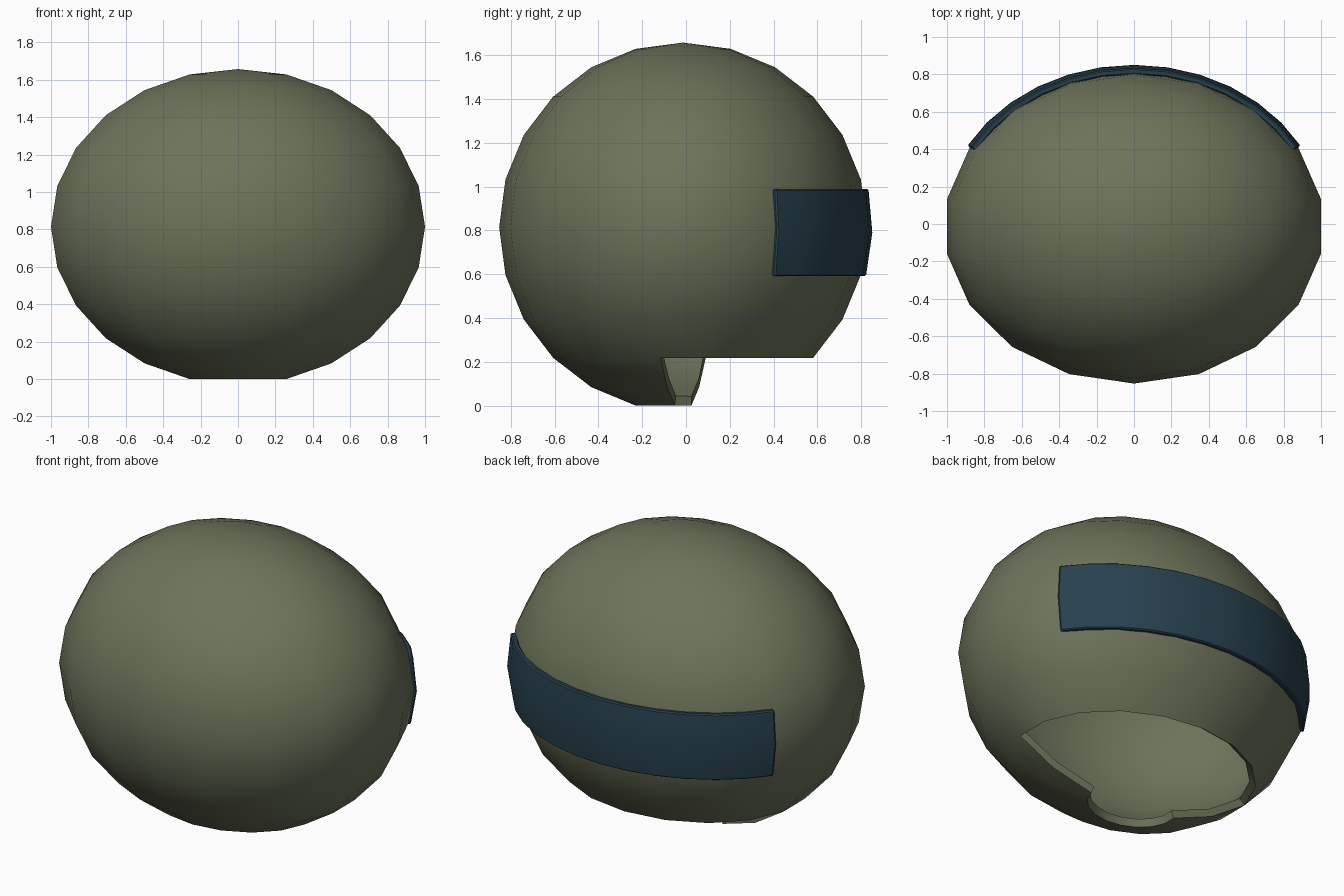
import bpy, bmesh, math
from math import sin, cos, radians, sqrt

if "Cube" in bpy.data.objects:
    bpy.data.objects.remove(bpy.data.objects["Cube"])

CY, CZ = -0.013, 0.8143          # centre of the helmet ellipsoid


def material(name, rgb):
    m = bpy.data.materials.new(name)
    m.diffuse_color = (*rgb, 1.0)
    m.use_nodes = True
    m.node_tree.nodes["Principled BSDF"].inputs["Base Color"].default_value = m.diffuse_color
    return m


def finish(name, bm, mat, thickness, bevel=0.0):
    """Turn an outward-facing sheet into a thick, smooth-shaded part."""
    for v in [v for v in bm.verts if not v.link_faces]:
        bm.verts.remove(v)
    me = bpy.data.meshes.new(name)
    bm.to_mesh(me)
    bm.free()
    me.materials.append(mat)
    ob = bpy.data.objects.new(name, me)
    bpy.context.collection.objects.link(ob)
    bpy.ops.object.select_all(action='DESELECT')
    bpy.context.view_layer.objects.active = ob
    ob.select_set(True)
    s = ob.modifiers.new("thickness", 'SOLIDIFY')
    s.thickness = thickness
    s.offset = -1
    bpy.ops.object.modifier_apply(modifier=s.name)
    if bevel:
        b = ob.modifiers.new("bevel", 'BEVEL')
        b.width = bevel
        b.segments = 1
        b.limit_method = 'ANGLE'
        b.angle_limit = radians(50)
        bpy.ops.object.modifier_apply(modifier=b.name)
    bpy.ops.object.shade_smooth_by_angle(angle=radians(30))
    return ob


def point(bm, a, r, z, rx, ry):
    """Point at angle a (from -y toward +x) on a ring of relative size r."""
    return bm.verts.new((rx * r * sin(a), CY - ry * r * cos(a), z))


olive = material("olive green", (0.15, 0.172, 0.102))
navy = material("dark blue", (0.021, 0.053, 0.078))

# Helmet shell: open at the bottom, lower two bands cut away on the visor half
SEG, RX, RY, RZ = 18, 1.0154, 0.84, 0.843
bm = bmesh.new()
pole = bm.verts.new((0, CY, CZ + RZ))
rings = [[point(bm, radians(20 * i), sin(radians(15 * j)),
                CZ + RZ * cos(radians(15 * j)), RX, RY) for i in range(SEG)]
         for j in range(1, 12)]
for i in range(SEG):
    k = (i + 1) % SEG
    bm.faces.new((pole, rings[0][i], rings[0][k]))
    for j in range(10):
        if j >= 8 and 4 <= i <= 12:
            continue
        bm.faces.new((rings[j][i], rings[j + 1][i], rings[j + 1][k], rings[j][k]))
finish("helmet_shell", bm, olive, 0.045)

# Visor band: curved strip wrapped around the open side
bm = bmesh.new()
rows = []
for z in (0.99, 0.79, 0.59):
    r = sqrt(1 - ((z - CZ) / 0.87) ** 2)
    rows.append([point(bm, radians(120 + 10 * i), r, z, 1.028, 0.864)
                 for i in range(13)])
for upper, lower in zip(rows, rows[1:]):
    for i in range(12):
        bm.faces.new((upper[i], lower[i], lower[i + 1], upper[i + 1]))
finish("visor_band", bm, navy, 0.034, bevel=0.007)
